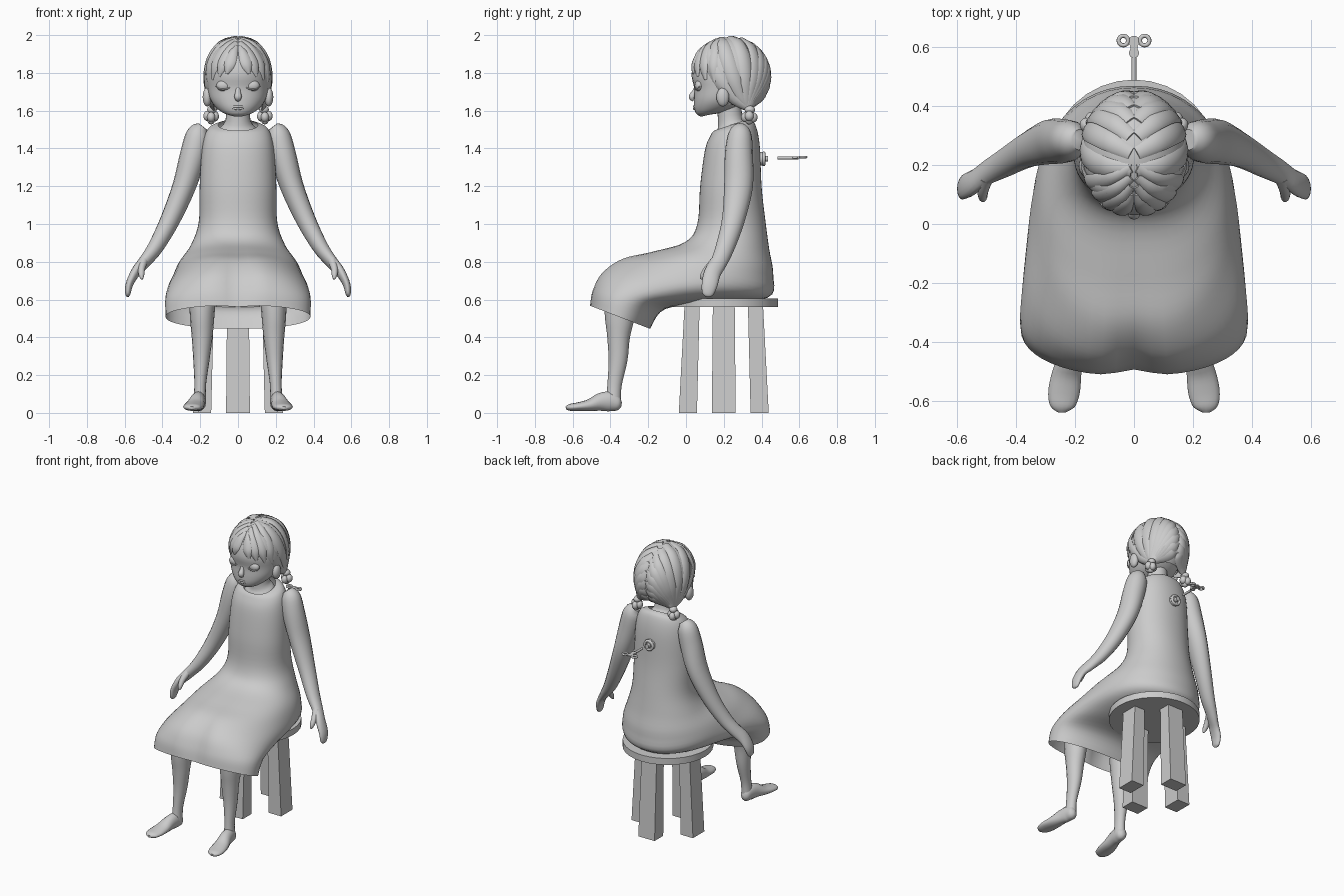
import bpy, bmesh
from math import sin, cos, pi, radians, exp, copysign
from mathutils import Vector, Matrix

if "Cube" in bpy.data.objects:
    bpy.data.objects.remove(bpy.data.objects["Cube"])

X, Y, Z = Vector((1, 0, 0)), Vector((0, 1, 0)), Vector((0, 0, 1))


def resample(rows, steps):
    """Catmull-Rom interpolation of rows of numbers."""
    out = []
    for i in range(len(rows) - 1):
        a, b, c, d = rows[max(i - 1, 0)], rows[i], rows[i + 1], rows[min(i + 2, len(rows) - 1)]
        for k in range(steps):
            t = k / steps
            out.append([0.5 * (2 * q + (r - p) * t + (2 * p - 5 * q + 4 * r - s) * t * t
                               + (3 * q - p - 3 * r + s) * t ** 3) for p, q, r, s in zip(a, b, c, d)])
    return out + [list(rows[-1])]


def finish(bm, name, mirror=False, smooth=True):
    bmesh.ops.recalc_face_normals(bm, faces=bm.faces)
    me = bpy.data.meshes.new(name)
    bm.to_mesh(me)
    bm.free()
    ob = bpy.data.objects.new(name, me)
    bpy.context.collection.objects.link(ob)
    if smooth:
        bpy.ops.object.select_all(action='DESELECT')
        ob.select_set(True)
        bpy.context.view_layer.objects.active = ob
        bpy.ops.object.shade_smooth_by_angle(angle=radians(50))
    if mirror:
        m = ob.modifiers.new("mirror", 'MIRROR')
        m.use_mirror_merge = False
    return ob


def skin(bm, rings, caps=True):
    """Bridge a list of point rings."""
    vs = [[bm.verts.new(p) for p in r] for r in rings]
    n = len(vs[0])
    for a, b in zip(vs, vs[1:]):
        for j in range(n):
            bm.faces.new((a[j], a[(j + 1) % n], b[(j + 1) % n], b[j]))
    if caps:
        bm.faces.new(vs[0])
        bm.faces.new(vs[-1])


def tube(bm, rows, steps=4, seg=16, ref=lambda p: X):
    """Elliptical tube through rows of x, y, z, half width along ref, other half width."""
    rows = resample(rows, steps)
    pts = [Vector(r[:3]) for r in rows]
    rings = []
    for i, (p, r) in enumerate(zip(pts, rows)):
        t = (pts[min(i + 1, len(pts) - 1)] - pts[max(i - 1, 0)]).normalized()
        u = ref(p)
        a = (u - t * u.dot(t)).normalized()
        b = t.cross(a)
        rings.append([p + a * r[3] * cos(2 * pi * j / seg) + b * r[4] * sin(2 * pi * j / seg)
                      for j in range(seg)])
    skin(bm, rings)


def section_loft(name, rows, steps, seg, power, caps):
    """Rows: front y, z, back y, z, half width, centre dent; power = front and back squareness."""
    rings = []
    for yf, zf, yb, zb, w, dent in resample(rows, steps):
        f, b = Vector((0, yf, zf)), Vector((0, yb, zb))
        mid, half = (f + b) / 2, (f - b) / 2
        ring = []
        for j in range(seg):
            c, s = cos(2 * pi * j / seg), sin(2 * pi * j / seg)
            e = 2 / power[c < 0]
            c, s = (copysign(abs(v) ** e, v) for v in (c, s))
            p = mid + half * c + X * w * s
            if c > 0:
                p -= half.normalized() * dent * exp(-(p.x / 0.07) ** 2)
            ring.append(p)
        rings.append(ring)
    bm = bmesh.new()
    skin(bm, rings, caps)
    return finish(bm, name)


def ball(bm, c, r, seg=20):
    bmesh.ops.create_uvsphere(bm, u_segments=seg, v_segments=seg // 2 + 2, radius=1,
                              matrix=Matrix.Translation(c) @ Matrix.Diagonal((*r, 1)))


def disc(bm, c, r, depth, along_y=False, seg=32):
    m = Matrix.Translation(c) @ (Matrix.Rotation(pi / 2, 4, 'X') if along_y else Matrix())
    bmesh.ops.create_cone(bm, cap_ends=True, segments=seg, radius1=r, radius2=r, depth=depth, matrix=m)


def ring_torus(bm, c, major, minor, v):
    """Torus lying in the plane of X and v."""
    rings = [[Vector(c) + (X * cos(a) + v * sin(a)) * (major + minor * cos(b)) + X.cross(v) * minor * sin(b)
              for b in (2 * pi * j / 8 for j in range(8))] for a in (2 * pi * i / 24 for i in range(25))]
    skin(bm, rings, False)
    bmesh.ops.remove_doubles(bm, verts=bm.verts, dist=1e-5)


# stool: round seat and four splayed square legs
bm = bmesh.new()
disc(bm, (0, 0.2, 0.582), 0.288, 0.045)
finish(bm, "stool_seat")
for i, name in enumerate(("right", "back", "left", "front")):
    rot = Matrix.Translation((0, 0.2, 0)) @ Matrix.Rotation(i * pi / 2, 4, 'Z')
    bm = bmesh.new()
    skin(bm, [[rot @ Vector((rad + a, b, z)) for a, b in
               ((-h, -w), (h, -w), (h, w), (-h, w))]
              for z, rad, h, w in ((0, 0.19, 0.048, 0.063), (0.565, 0.168, 0.04, 0.058))])
    finish(bm, f"stool_leg_{name}", smooth=False)

# dress, lofted from the neckline over the lap to the hem
section_loft("dress", [
    (0.15, 1.495, 0.33, 1.555, 0.105, 0), (0.13, 1.47, 0.365, 1.53, 0.16, 0),
    (0.10, 1.39, 0.39, 1.42, 0.19, 0), (0.075, 1.2, 0.40, 1.2, 0.203, 0),
    (0.06, 1.0, 0.42, 1.02, 0.208, 0), (-0.01, 0.905, 0.44, 0.87, 0.25, 0.006),
    (-0.19, 0.855, 0.462, 0.73, 0.312, 0.015), (-0.35, 0.82, 0.432, 0.61, 0.345, 0.028),
    (-0.455, 0.745, 0.12, 0.575, 0.372, 0.04), (-0.502, 0.65, -0.11, 0.55, 0.385, 0.035),
    (-0.515, 0.57, -0.19, 0.445, 0.383, 0.025)], 5, 48, (2.2, 2.1), False)

# neck and head
bm = bmesh.new()
tube(bm, [(0, 0.25, 1.42, 0.13, 0.1), (0, 0.245, 1.5, 0.1, 0.085), (0, 0.235, 1.55, 0.066, 0.066),
          (0, 0.225, 1.66, 0.065, 0.065)], seg=24)
finish(bm, "neck")
section_loft("head", [
    (0.08, 1.568, 0.13, 1.58, 0.03, 0), (0.055, 1.583, 0.19, 1.59, 0.075, 0),
    (0.043, 1.615, 0.27, 1.62, 0.117, 0), (0.042, 1.66, 0.32, 1.66, 0.147, 0),
    (0.043, 1.72, 0.37, 1.72, 0.162, 0), (0.03, 1.8, 0.41, 1.8, 0.167, 0),
    (0.065, 1.9, 0.38, 1.9, 0.14, 0), (0.16, 1.965, 0.3, 1.965, 0.07, 0)], 4, 32, (2.1, 2.1), True)

# face: nose, lips, closed eyes and ears
bm = bmesh.new()
tube(bm, [(0, 0.055, 1.73, 0.012, 0.008), (0, 0.044, 1.7, 0.014, 0.012), (0, 0.033, 1.673, 0.02, 0.018),
          (0, 0.042, 1.655, 0.012, 0.01)])
finish(bm, "nose")
bm = bmesh.new()
for z, r in ((1.622, 0.006), (1.611, 0.006)):
    tube(bm, [(-0.05, 0.06, 1.623, 0.002, 0.002), (-0.015, 0.045, z, r, r), (0.015, 0.045, z, r, r),
              (0.05, 0.06, 1.623, 0.002, 0.002)], seg=8, ref=lambda p: Z)
finish(bm, "lips")
bm = bmesh.new()
ball(bm, (0.076, 0.07, 1.732), (0.038, 0.024, 0.03))
tube(bm, [(0.036, 0.05, 1.728, 0.002, 0.002), (0.06, 0.047, 1.715, 0.004, 0.004),
          (0.09, 0.051, 1.713, 0.004, 0.004), (0.118, 0.073, 1.728, 0.002, 0.002)], seg=8, ref=lambda p: Z)
finish(bm, "eyelids", True)
bm = bmesh.new()
ball(bm, (0.163, 0.195, 1.672), (0.024, 0.034, 0.05))
finish(bm, "ears", True)

# hair cap, cut open around the face and nape
HC, HR, KNOT = Vector((0, 0.235, 1.785)), Vector((0.174, 0.207, 0.205)), Vector((0.138, 0.338, 1.605))
bm = bmesh.new()
ball(bm, HC, HR, 40)
bmesh.ops.delete(bm, geom=[v for v in bm.verts if v.co.z < 1.63 or
                           (v.co.y < 0.2 and v.co.z < 1.89 - 0.6 * abs(v.co.x))], context='VERTS')
finish(bm, "hair_cap")


def strand(bm, d0, d1, widths, pull=0):
    """Lock of hair lying on the hair ellipsoid between two directions, its end pulled to the knot."""
    d0, d1 = Vector(d0).normalized(), Vector(d1).normalized()
    ang, n = d0.angle(d1), len(widths) - 1
    rows = []
    for i, w in enumerate(widths):
        t = i / n
        d = (d0 * sin((1 - t) * ang) + d1 * sin(t * ang)) / sin(ang)
        p = (HC + d * HR).lerp(KNOT, pull * t ** 4)
        rows.append((*p, 0.014 if 0 < i < n else 0.007, w))
    tube(bm, rows, 4, 8, lambda p: p - HC)


# side locks run from the centre parting to the knots; fringe locks part over the forehead
bm = bmesh.new()
for i in range(10):
    t = radians(58 + i * 16.5)
    off = (i - 4.5) * 0.05
    strand(bm, (0.06, -cos(t), sin(t)), (0.72 - 0.3 * abs(off), 0.44 + off, -0.85),
           (0.022, 0.034, 0.038, 0.037, 0.03, 0.016), 0.85)
finish(bm, "hair_side_locks", True)
bm = bmesh.new()
for i, end in enumerate(((0.33, -0.94, 0.05), (0.56, -0.82, -0.02), (0.76, -0.62, -0.1), (0.9, -0.4, -0.16))):
    t = radians(50 + i * 9)
    strand(bm, (0.06, -cos(t), sin(t)), end, (0.016, 0.024, 0.032, 0.03, 0.008))
finish(bm, "hair_fringe", True)

# knotted bunches
bm = bmesh.new()
ball(bm, KNOT, (0.026, 0.028, 0.022), 14)
for dx, dy, dz in ((-0.02, 0.005, 0), (0.02, 0, 0.002), (0, -0.02, -0.004), (0.002, 0.02, -0.006), (0, 0, -0.016)):
    ball(bm, (0.142 + dx, 0.335 + dy, 1.57 + dz), (0.022, 0.024, 0.027), 14)
finish(bm, "hair_bunches", True)

# arms with mitten hands and thumbs
bm = bmesh.new()
tube(bm, [(0.185, 0.285, 1.515, 0.03, 0.035), (0.21, 0.285, 1.475, 0.062, 0.062), (0.236, 0.28, 1.37, 0.07, 0.074),
          (0.285, 0.278, 1.2, 0.062, 0.076), (0.36, 0.25, 1.02, 0.052, 0.06), (0.435, 0.208, 0.88, 0.042, 0.05),
          (0.495, 0.175, 0.8, 0.032, 0.044), (0.545, 0.14, 0.74, 0.025, 0.044), (0.575, 0.125, 0.68, 0.02, 0.042),
          (0.583, 0.115, 0.63, 0.014, 0.03), (0.582, 0.112, 0.615, 0.005, 0.01)])
tube(bm, [(0.498, 0.155, 0.81, 0.024, 0.022), (0.51, 0.115, 0.765, 0.019, 0.019), (0.511, 0.09, 0.73, 0.015, 0.015),
          (0.508, 0.08, 0.708, 0.006, 0.006)], seg=10)
finish(bm, "arms", True)

# lower legs and feet
bm = bmesh.new()
tube(bm, [(0.185, -0.345, 0.65, 0.05, 0.06), (0.188, -0.35, 0.6, 0.068, 0.08), (0.19, -0.352, 0.5, 0.064, 0.077),
          (0.19, -0.357, 0.4, 0.055, 0.06), (0.194, -0.36, 0.28, 0.043, 0.05),
          (0.2, -0.378, 0.15, 0.031, 0.038), (0.203, -0.385, 0.06, 0.034, 0.04)])
tube(bm, [(0.2, -0.343, 0.045, 0.012, 0.015), (0.203, -0.36, 0.048, 0.032, 0.038), (0.208, -0.4, 0.06, 0.037, 0.052),
          (0.216, -0.45, 0.058, 0.041, 0.048), (0.228, -0.51, 0.041, 0.05, 0.032), (0.237, -0.57, 0.033, 0.053, 0.023),
          (0.243, -0.615, 0.029, 0.042, 0.018), (0.244, -0.636, 0.026, 0.015, 0.008)])
finish(bm, "legs", True)

# key socket on the back
bm = bmesh.new()
disc(bm, (0, 0.402, 1.345), 0.036, 0.02, True)
ring_torus(bm, (0, 0.412, 1.345), 0.03, 0.009, Z)
disc(bm, (0, 0.42, 1.345), 0.015, 0.03, True)
finish(bm, "key_socket")

# winding key floating behind: shaft, collar and ringed handle
bm = bmesh.new()
disc(bm, (0, 0.54, 1.35), 0.008, 0.11, True, 12)
disc(bm, (0, 0.578, 1.352), 0.017, 0.012, False, 20)
disc(bm, (0, 0.617, 1.354), 0.019, 0.008, False, 20)
disc(bm, (0, 0.598, 1.353), 0.013, 0.01, False, 12)
for s in (-1, 1):
    ring_torus(bm, (s * 0.036, 0.62, 1.354), 0.016, 0.007, Y)
finish(bm, "winding_key")
